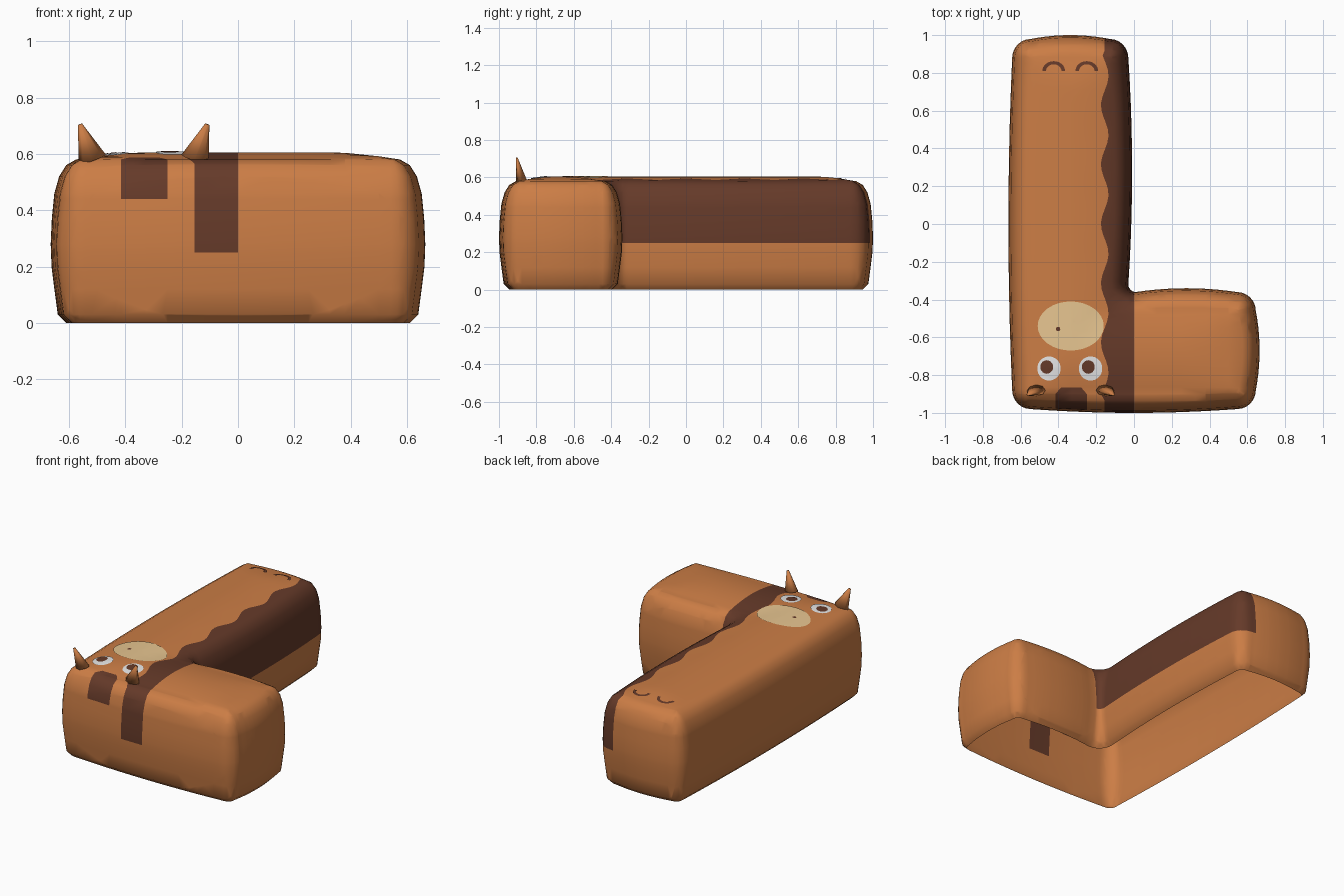
import bpy, bmesh, math
from mathutils import Vector
from mathutils.bvhtree import BVHTree

if "Cube" in bpy.data.objects:
    bpy.data.objects.remove(bpy.data.objects["Cube"])


def material(name, rgb):
    m = bpy.data.materials.new(name)
    m.diffuse_color = (*rgb, 1)
    m.use_nodes = True
    m.node_tree.nodes["Principled BSDF"].inputs["Base Color"].default_value = m.diffuse_color
    return m


ORANGE = material("orange fur", (0.60, 0.205, 0.06))
BROWN = material("dark brown", (0.13, 0.042, 0.022))
CREAM = material("cream", (0.80, 0.56, 0.28))
WHITE = material("eye white", (0.83, 0.83, 0.83))


def finish(bm, name, mats):
    me = bpy.data.meshes.new(name)
    bm.to_mesh(me)
    for m in mats:
        me.materials.append(m)
    for p in me.polygons:
        p.use_smooth = True
    ob = bpy.data.objects.new(name, me)
    bpy.context.collection.objects.link(ob)
    return ob


# L-shaped outline with rounded corners and slightly bulging sides
corners = [Vector(c) for c in [(-.645, -.98), (.645, -.98), (.645, -.36),
                               (-.03, -.36), (-.03, .98), (-.645, .98)]]
radii = [.1, .1, .1, .04, .1, .1]
outline = []
for i, c in enumerate(corners):
    nxt = corners[(i + 1) % 6]
    din = (c - corners[i - 1]).normalized()
    dout = (nxt - c).normalized()
    r = radii[i]
    centre = c + (dout - din) * r
    for k in range(7):
        a = math.pi / 2 * k / 6
        outline.append(centre + (din * math.sin(a) - dout * math.cos(a)) * r)
    start, end = c + dout * r, nxt - dout * radii[(i + 1) % 6]
    out = Vector((dout.y, -dout.x))
    for k in range(1, 10):
        t = k / 10
        outline.append(start.lerp(end, t) + out * .02 * (1 - (2 * t - 1) ** 2))

# Body: loft the outline up an inset profile; the underside stays open
profile = [(.055, 0), (.025, .03), (.013, .12), (.003, .2), (0, .28), (.004, .37),
           (.013, .46), (.03, .52), (.055, .56), (.09, .58)]
n = len(outline)
inward = []
for i in range(n):
    t = (outline[(i + 1) % n] - outline[i - 1]).normalized()
    inward.append(Vector((-t.y, t.x)))
bm = bmesh.new()
rings = [[bm.verts.new((*(p + q * off), z)) for p, q in zip(outline, inward)]
         for off, z in profile]
for lo, hi in zip(rings, rings[1:]):
    for i in range(n):
        j = (i + 1) % n
        bm.faces.new((lo[i], lo[j], hi[j], hi[i]))
bm.faces.new(rings[-1])


def cut(axis, value):
    co, no = Vector(), Vector()
    co[axis], no[axis] = value, 1
    bmesh.ops.bisect_plane(bm, geom=bm.verts[:] + bm.edges[:] + bm.faces[:],
                           plane_co=co, plane_no=no, dist=1e-5)


EDGE, P0, P1, PY = -.155, -.415, -.25, -.865
for x in (-.52, P0, -.33, P1, EDGE, 0, .12, .25, .38, .5):
    cut(0, x)
for k in range(-3, 53):
    cut(1, PY + .035 * k)
for z in (.25, .44):
    cut(2, z)

# Brown side band and brown forehead patch
for f in bm.faces:
    c = f.calc_center_median()
    band = EDGE < c.x < 0 and c.z > .25
    patch = P0 < c.x < P1 and c.y < PY and c.z > .44
    f.material_index = 1 if band or patch else 0

# Wavy band edge, rounded patch corners and a gently domed top
for v in bm.verts:
    if v.co.z < .575:
        continue
    x, y = v.co.x, v.co.y
    if abs(x - EDGE) < .001:
        v.co.x -= .02 * math.cos(20 * y)
    if abs(y - PY) < .001:
        if abs(x - P0) < .001:
            v.co.x += .03
        if abs(x - P1) < .001:
            v.co.x -= .03
    x = v.co.x
    d = min(x + .66, .66 - x, y + 1, 1 - y, max(-x, -.35 - y))
    t = max(0, min(1, (d - .1) / .23))
    v.co.z += .025 * (1 - (1 - t) ** 2)
bmesh.ops.triangulate(bm, faces=[f for f in bm.faces if len(f.verts) > 4])
bmesh.ops.recalc_face_normals(bm, faces=bm.faces[:])
if sum(f.normal.z * f.calc_area() for f in bm.faces) < 0:
    bmesh.ops.reverse_faces(bm, faces=bm.faces[:])
surface = BVHTree.FromBMesh(bm)
finish(bm, "body", [ORANGE, BROWN])


def on_top(x, y, lift):
    hit = surface.ray_cast(Vector((x, y, 2)), Vector((0, 0, -1)))[0]
    return (x, y, hit.z + lift)


def strip_plate(name, mat, cx, cy, rx, ry, inner, a0, a1, lift, steps=32, rows=5):
    """Thin painted plate lying on the top: a disc or an arc of a ring."""
    b = bmesh.new()
    grid = []
    for k in range(rows + 1):
        s = inner + (1 - inner) * k / rows
        grid.append([b.verts.new(on_top(cx + rx * s * math.cos(a0 + (a1 - a0) * i / steps),
                                        cy + ry * s * math.sin(a0 + (a1 - a0) * i / steps), lift))
                     for i in range(steps + 1)])
    for g, h in zip(grid, grid[1:]):
        for i in range(steps):
            b.faces.new((g[i], h[i], h[i + 1], g[i + 1]))
    bmesh.ops.remove_doubles(b, verts=b.verts[:], dist=1e-5)
    finish(b, name, [mat])


# Face details
TAU = math.tau
strip_plate("muzzle", CREAM, -.335, -.54, .175, .13, 0, 0, TAU, .004)
strip_plate("nostril", BROWN, -.402, -.556, .012, .012, 0, 0, TAU, .006, 10, 1)
for side, x in (("left", -.45), ("right", -.23)):
    strip_plate(side + "_eye", WHITE, x, -.765, .062, .064, 0, 0, TAU, .004)
    strip_plate(side + "_pupil", BROWN, x - .012, -.757, .034, .036, 0, 0, TAU, .007, 20, 2)

# Small curved marks at the rear
for side, x in (("left", -.425), ("right", -.25)):
    strip_plate(side + "_rear_mark", BROWN, x, .81, .06, .052, .68, 0, math.pi, .004, 16, 1)

# Leaning horns, mirrored about the middle of the face
for side, s in (("left", -1), ("right", 1)):
    base = Vector((-.335 + s * .182, -.88, .58))
    tip = Vector((-.335 + s * .226, -.905, .705))
    w = (tip - base).normalized()
    u = Vector((0, 1, 0)).cross(w).normalized()
    v = w.cross(u)
    b = bmesh.new()

    def ring(c, ru, rv):
        return [b.verts.new(c + u * ru * math.cos(TAU * i / 8) + v * rv * math.sin(TAU * i / 8))
                for i in range(8)]
    lo, hi = ring(base, .051, .03), ring(tip, .008, .005)
    for i in range(8):
        b.faces.new((lo[i], lo[(i + 1) % 8], hi[(i + 1) % 8], hi[i]))
    b.faces.new(hi)
    b.faces.new(lo[::-1])
    finish(b, side + "_horn", [ORANGE])
